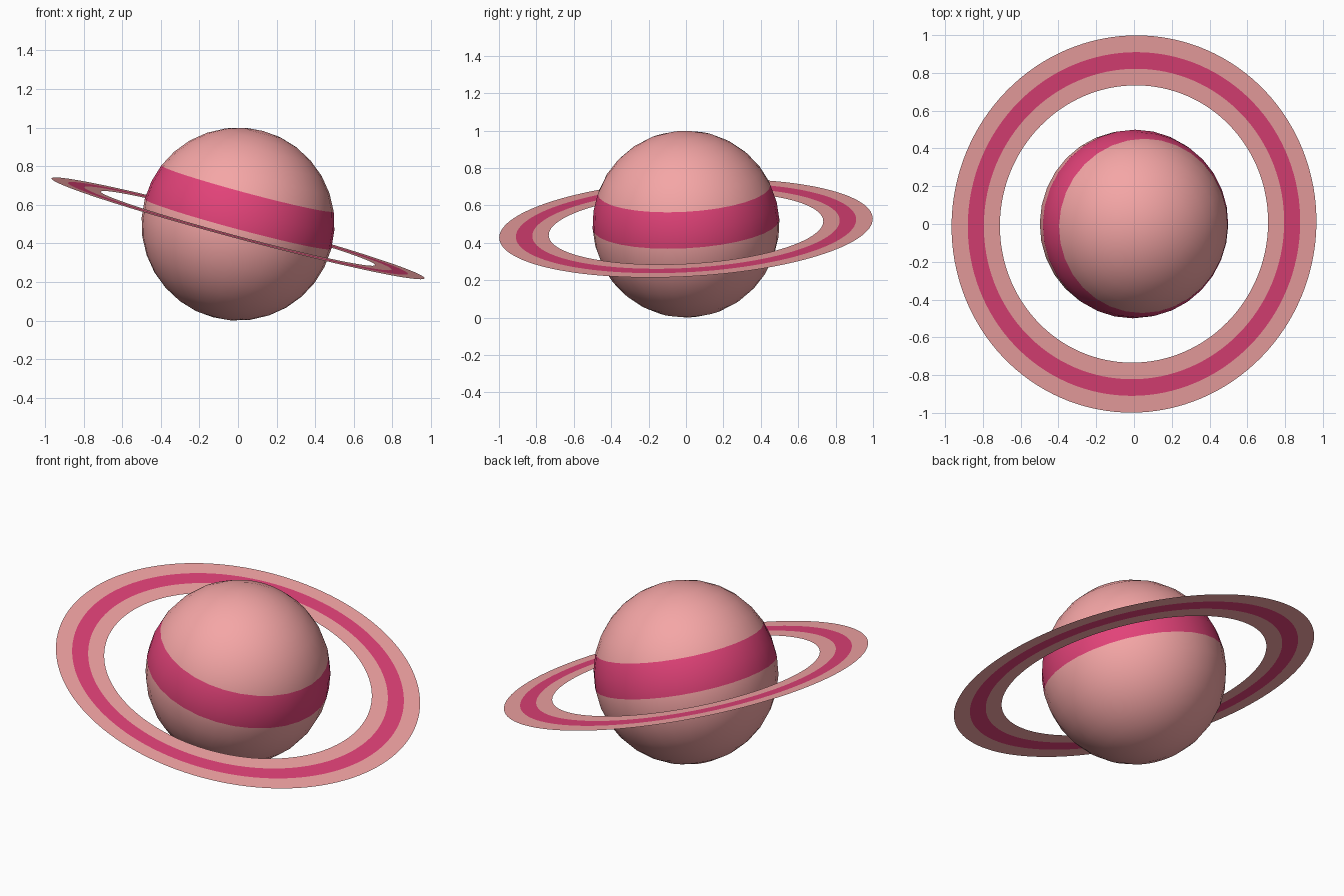
import bpy, bmesh
from math import radians, sin, cos, pi

if "Cube" in bpy.data.objects:
    bpy.data.objects.remove(bpy.data.objects["Cube"])

TILT = (radians(3), radians(15), 0)


def material(name, rgb):
    m = bpy.data.materials.new(name)
    m.diffuse_color = (*rgb, 1)
    m.use_nodes = True
    m.node_tree.nodes["Principled BSDF"].inputs["Base Color"].default_value = m.diffuse_color
    return m


PINK = material("pale_pink", (0.91, 0.38, 0.38))
MAGENTA = material("magenta", (0.76, 0.055, 0.19))


def finish(name, bm, height):
    mesh = bpy.data.meshes.new(name)
    bm.to_mesh(mesh)
    bm.free()
    mesh.materials.append(PINK)
    mesh.materials.append(MAGENTA)
    ob = bpy.data.objects.new(name, mesh)
    bpy.context.collection.objects.link(ob)
    ob.location.z = height
    ob.rotation_euler = TILT
    return ob


# Planet: smooth sphere with a coloured belt just above its equator
bm = bmesh.new()
bmesh.ops.create_uvsphere(bm, u_segments=32, v_segments=16, radius=0.5)
belt_top = 0.5 * sin(radians(22.5))
for f in bm.faces:
    f.smooth = True
    if 0 < f.calc_center_median().z < belt_top:
        f.material_index = 1
finish("planet", bm, 0.5)

# Ring: flat disc of three concentric bands, the middle one coloured
SEGMENTS = 128
bm = bmesh.new()
loops = [[bm.verts.new((r * cos(2 * pi * i / SEGMENTS), r * sin(2 * pi * i / SEGMENTS), 0))
          for i in range(SEGMENTS)] for r in (0.735, 0.823, 0.911, 1.0)]
for band, (inner, outer) in enumerate(zip(loops, loops[1:])):
    for i in range(SEGMENTS):
        j = (i + 1) % SEGMENTS
        f = bm.faces.new((inner[i], outer[i], outer[j], inner[j]))
        f.material_index = int(band == 1)
finish("ring", bm, 0.478)
